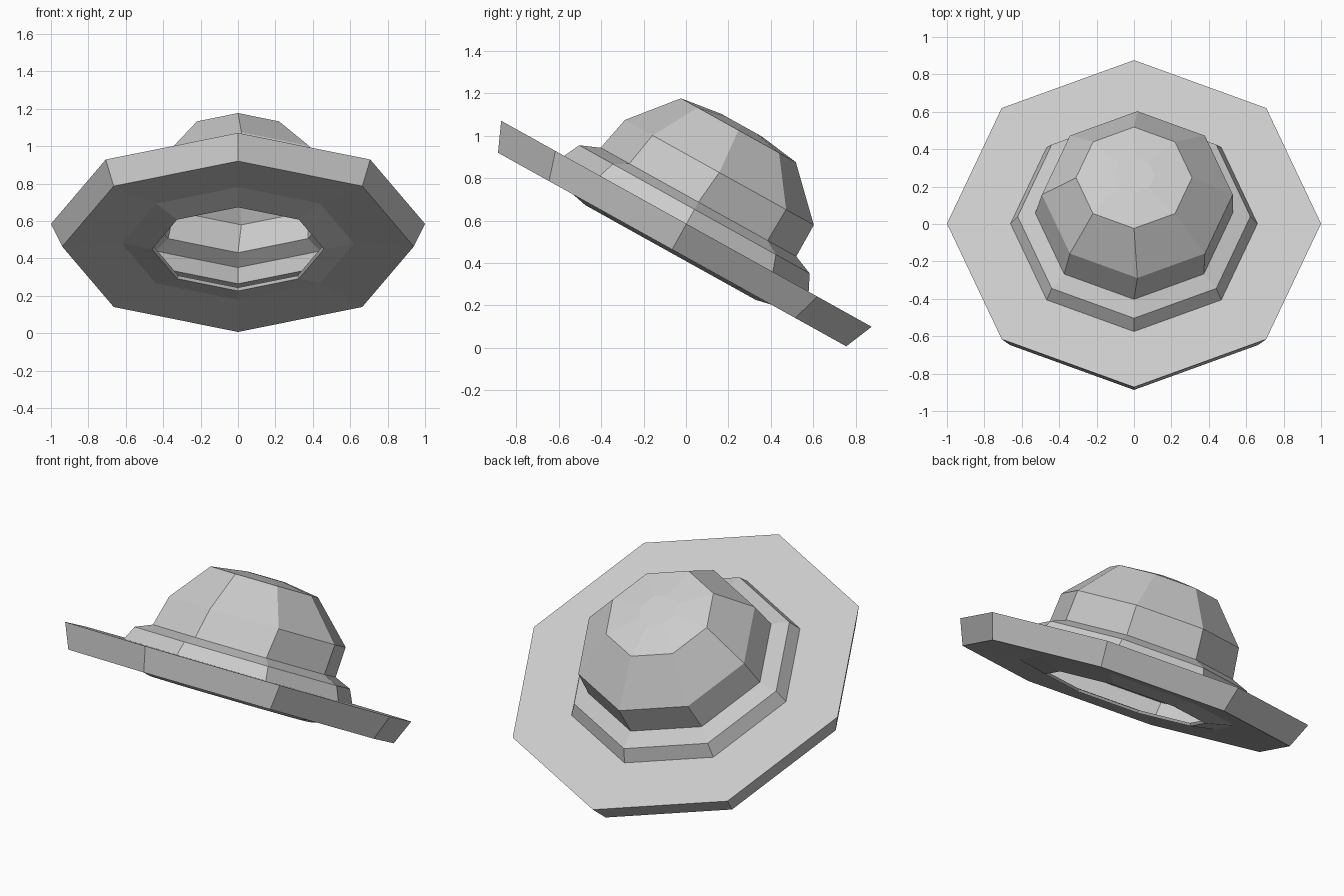
import bpy, bmesh
from math import sin, cos, pi, radians

if "Cube" in bpy.data.objects:
    bpy.data.objects.remove(bpy.data.objects["Cube"])

SIDES = 8
TILT = radians(-29.07)      # hat leans back, front of the brim raised
CENTRE = (0, 0.002, 0.585)  # middle of the brim's upper face


def lathe(name, profile, cap=False):
    """Eight-sided turned shell; profile rows are radius, height, x shift, y shift."""
    bm = bmesh.new()
    rings = []
    for r, h, dx, dy in profile:
        rings.append([bm.verts.new((dx + r * cos(2 * pi * i / SIDES),
                                    dy + r * sin(2 * pi * i / SIDES), h))
                      for i in range(SIDES)])
    for a, b in zip(rings, rings[1:]):
        for i in range(SIDES):
            j = (i + 1) % SIDES
            bm.faces.new((a[i], a[j], b[j], b[i]))
    if cap:
        bm.faces.new(rings[-1])
    mesh = bpy.data.meshes.new(name)
    bm.to_mesh(mesh)
    bm.free()
    obj = bpy.data.objects.new(name, mesh)
    bpy.context.collection.objects.link(obj)
    obj.location = CENTRE
    obj.rotation_euler = (TILT, 0, 0)
    return obj


# Brim: underside opening, underside, bevelled rim, flat top
lathe("brim", [(0.45, -0.14, 0, 0), (0.46, -0.155, 0, 0), (0.62, -0.12, 0, 0),
               (0.94, -0.139, 0, 0), (1.0, 0, 0, 0), (0.66, 0, 0, 0)])

# Hat band and hollow crown, slightly off-centre at the shoulder
lathe("crown", [(0.66, 0, 0, 0), (0.622, 0.078, 0, 0), (0.528, 0.117, 0, 0),
                (0.51, 0.287, 0.018, 0.018), (0.31, 0.505, 0, 0),
                (0.11, 0.533, 0, 0)], cap=True)
